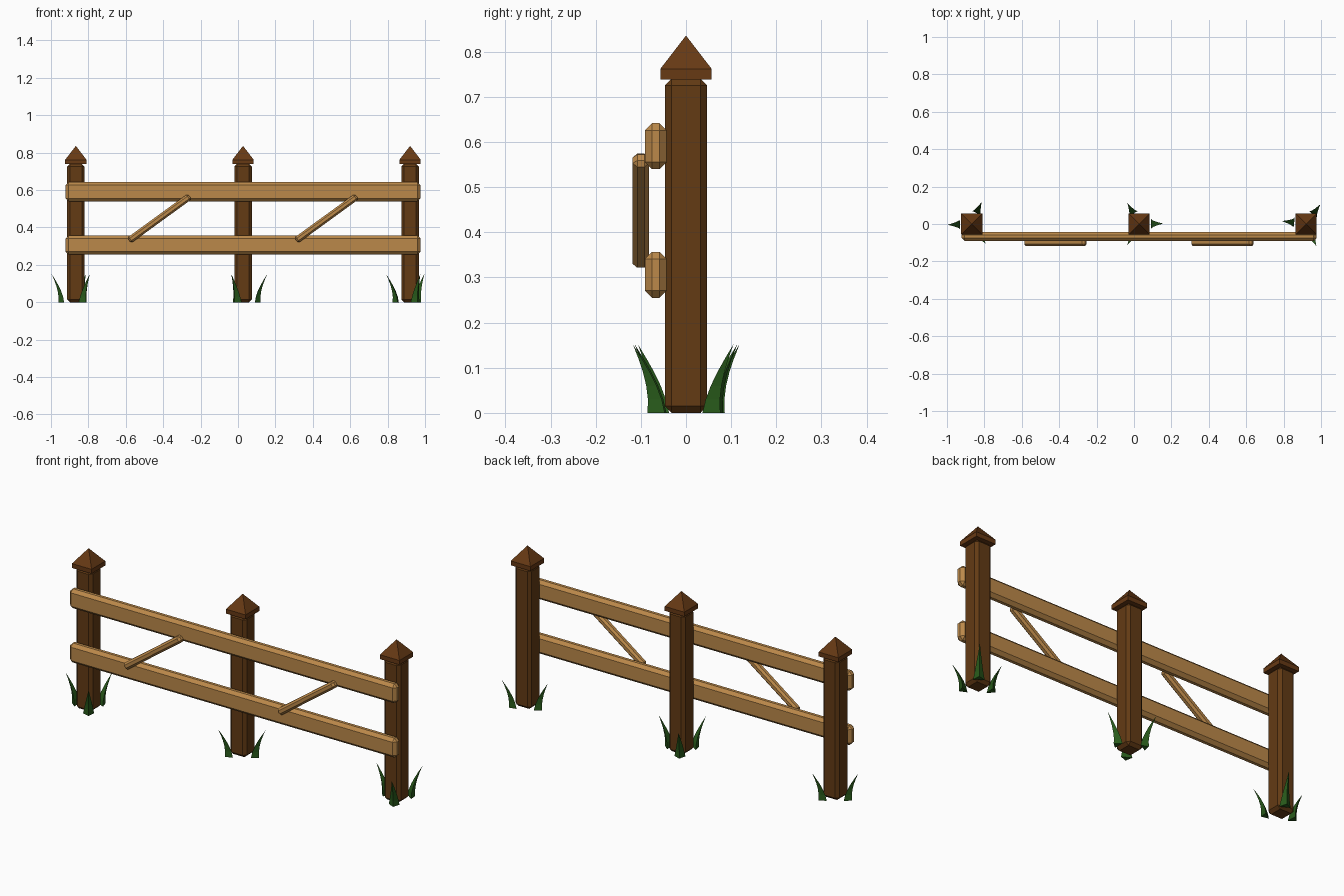
import bpy, bmesh, math
from mathutils import Matrix, Vector

if "Cube" in bpy.data.objects:
    bpy.data.objects.remove(bpy.data.objects["Cube"])


def material(name, rgb):
    m = bpy.data.materials.new(name)
    m.diffuse_color = (*rgb, 1)
    m.use_nodes = True
    m.node_tree.nodes["Principled BSDF"].inputs["Base Color"].default_value = m.diffuse_color
    return m


POST = material("dark post wood", (0.125, 0.043, 0.007))
CAP = material("reddish cap wood", (0.135, 0.041, 0.007))
RAIL = material("light rail wood", (0.50, 0.25, 0.068))
GRASS = material("grass green", (0.022, 0.105, 0.011))


def finish(bm, name, mat):
    bmesh.ops.recalc_face_normals(bm, faces=bm.faces)
    me = bpy.data.meshes.new(name)
    bm.to_mesh(me)
    bm.free()
    me.materials.append(mat)
    ob = bpy.data.objects.new(name, me)
    bpy.context.collection.objects.link(ob)
    return ob


def beam(name, centre, size, bevel, mat, tilt=0):
    """Box with chamfered edges, tilted in the front plane."""
    bm = bmesh.new()
    bmesh.ops.create_cube(bm, size=1, matrix=Matrix.Diagonal((*size, 1)))
    bmesh.ops.bevel(bm, geom=bm.edges[:], offset=bevel, segments=1,
                    profile=0.5, affect='EDGES')
    bm.transform(Matrix.Translation(centre) @ Matrix.Rotation(-tilt, 4, 'Y'))
    return finish(bm, name, mat)


def cap(name, x):
    """Square slab with a pyramid on top."""
    bm = bmesh.new()
    h = 0.057
    rings = [[bm.verts.new((x + sx * h, sy * h, z))
              for sx, sy in ((-1, -1), (1, -1), (1, 1), (-1, 1))]
             for z in (0.739, 0.762)]
    apex = bm.verts.new((x, 0, 0.836))
    bm.faces.new(rings[0])
    for i in range(4):
        j = (i + 1) % 4
        bm.faces.new((rings[0][i], rings[0][j], rings[1][j], rings[1][i]))
        bm.faces.new((rings[1][i], rings[1][j], apex))
    return finish(bm, name, CAP)


def blade(name, x, angle):
    """Three-sided tapering blade that bends outward from the post."""
    bm = bmesh.new()
    rot = Matrix.Translation((x, 0, 0)) @ Matrix.Rotation(angle, 4, 'Z')
    steps, rings = 5, []
    for k in range(steps):
        t = k / steps
        r, w = 0.064 + 0.066 * t ** 1.6, 1 - t
        rings.append([bm.verts.new(rot @ Vector(p)) for p in (
            (r, -0.026 * w, 0.15 * t),
            (r + 0.03 * w, 0, 0.15 * t),
            (r, 0.026 * w, 0.15 * t))])
    tip = bm.verts.new(rot @ Vector((0.13, 0, 0.152)))
    bm.faces.new(rings[0])
    for i in range(3):
        j = (i + 1) % 3
        for a, b in zip(rings, rings[1:]):
            bm.faces.new((a[i], a[j], b[j], b[i]))
        bm.faces.new((rings[-1][i], rings[-1][j], tip))
    return finish(bm, name, GRASS)


# Posts, caps and grass tufts
posts = (("left", -0.867, (182, 66, -55)),
         ("middle", 0.027, (1, 119, -119)),
         ("right", 0.920, (173, 54, -65)))
for side, x, angles in posts:
    beam(side + "_post", (x, 0, 0.37), (0.094, 0.094, 0.74), 0.015, POST)
    cap(side + "_post_cap", x)
    for n, a in enumerate(angles):
        blade(f"{side}_grass_blade_{n + 1}", x, math.radians(a))

# Horizontal rails
for name, z in (("upper_rail", 0.591), ("lower_rail", 0.306)):
    beam(name, (0.027, -0.067, z), (1.898, 0.048, 0.102), 0.016, RAIL)

# Diagonal braces
for name, x in (("left_brace", -0.42), ("right_brace", 0.473)):
    beam(name, (x, -0.100, 0.448), (0.40, 0.036, 0.036), 0.010, RAIL,
         math.radians(36))
